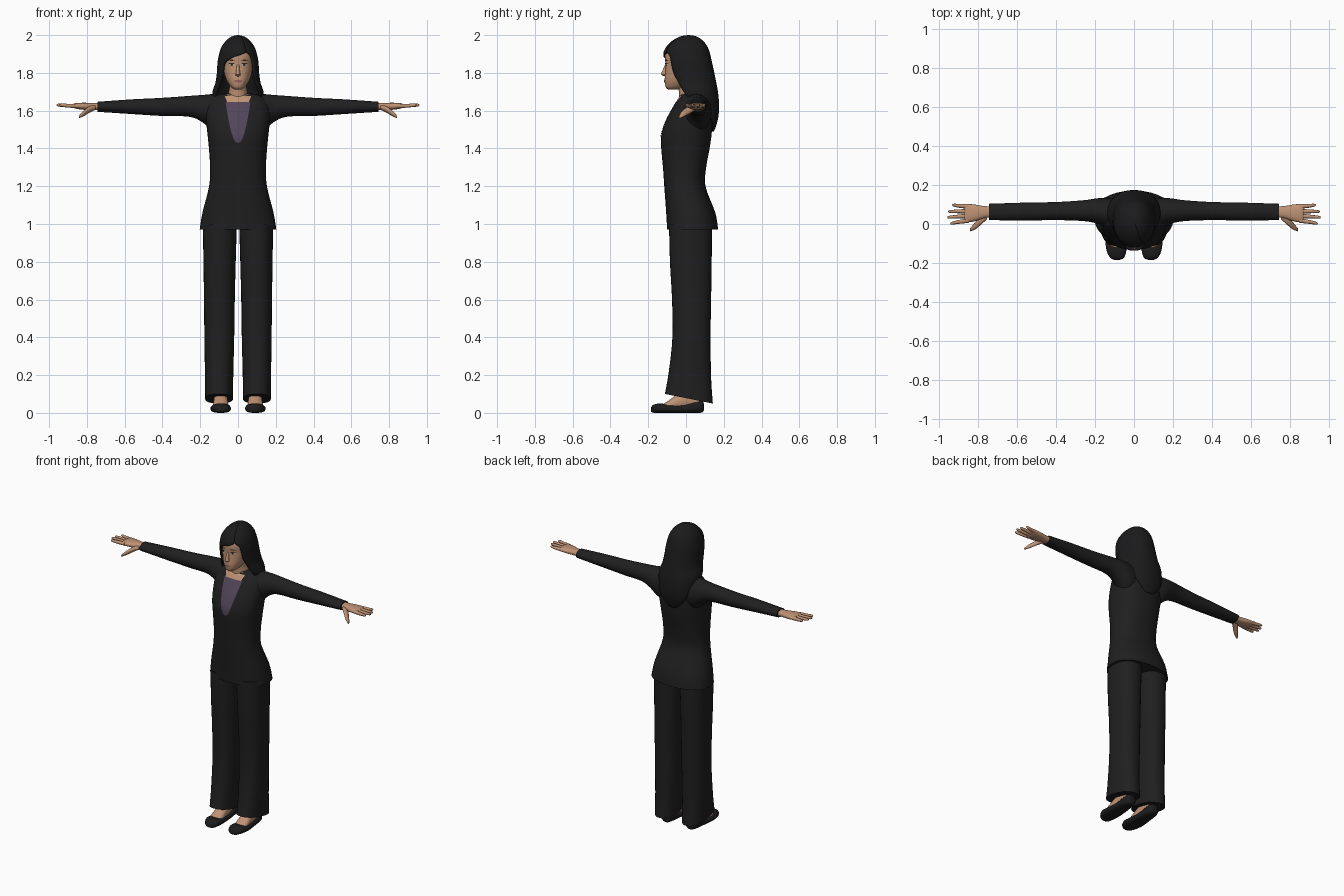
import bpy, bmesh, math

if "Cube" in bpy.data.objects:
    bpy.data.objects.remove(bpy.data.objects["Cube"], do_unlink=True)


def material(name, r, g, b):
    mat = bpy.data.materials.new(name)
    mat.use_nodes = True
    mat.diffuse_color = (r, g, b, 1)
    shader = mat.node_tree.nodes["Principled BSDF"]
    shader.inputs["Base Color"].default_value = (r, g, b, 1)
    shader.inputs["Roughness"].default_value = 0.9
    return mat


CLOTH = material("black cloth", .014, .014, .014)
HAIR = material("black hair", .011, .011, .012)
LEATHER = material("shoe leather", .012, .012, .013)
SKIN = material("warm skin", .52, .29, .175)
BLOUSE = material("dusty purple", .085, .06, .1)
LIPS = material("lip rose", .33, .13, .1)
WHITE = material("eye white", .6, .55, .5)
DARK = material("eye brown", .04, .025, .018)


def refine(rows, steps=4):
    """Smooth a list of section rows with a Catmull-Rom spline."""
    out = []
    last = len(rows) - 1
    for i in range(last):
        a, b, c, d = rows[max(i - 1, 0)], rows[i], rows[i + 1], rows[min(i + 2, last)]
        for k in range(steps):
            t = k / steps
            out.append([q + t * ((r - p) / 2 + t * (p - 2.5 * q + 2 * r - s / 2
                        + t * (1.5 * (q - r) + (s - p) / 2)))
                        for p, q, r, s in zip(a, b, c, d)])
    return out + [list(rows[last])]


def add_object(name, bm, mat):
    mesh = bpy.data.meshes.new(name)
    bm.to_mesh(mesh)
    bm.free()
    mesh.materials.append(mat)
    obj = bpy.data.objects.new(name, mesh)
    bpy.context.collection.objects.link(obj)
    bpy.ops.object.select_all(action="DESELECT")
    obj.select_set(True)
    bpy.context.view_layer.objects.active = obj
    bpy.ops.object.shade_smooth_by_angle(angle=math.radians(50))
    return obj


def skin_rings(bm, rings, closed):
    count = len(rings[0])
    for low, high in zip(rings, rings[1:]):
        for j in range(count if closed else count - 1):
            k = (j + 1) % count
            bm.faces.new((low[j], low[k], high[k], high[j]))


def power(value, n):
    return math.copysign(abs(value) ** (2 / n), value)


def loft(name, rows, mat, axis="z", side=1, n=2.0, count=28, adjust=None):
    """Rows are (station, u low, u high, v low, v high) along one axis."""
    bm = bmesh.new()
    rings = []
    for s, u0, u1, v0, v1 in refine(rows):
        ring = []
        for j in range(count):
            t = math.tau * j / count
            u = (u0 + u1) / 2 + (u1 - u0) / 2 * power(math.cos(t), n)
            v = (v0 + v1) / 2 + (v1 - v0) / 2 * power(math.sin(t), n)
            x, y, z = {"x": (s, u, v), "y": (u, s, v), "z": (u, v, s)}[axis]
            if adjust:
                z = adjust(y, z)
            ring.append(bm.verts.new((x * side, y, z)))
        rings.append(ring)
    skin_rings(bm, rings, True)
    bm.faces.new(rings[0])
    bm.faces.new(rings[-1])
    bmesh.ops.recalc_face_normals(bm, faces=bm.faces)
    return add_object(name, bm, mat)


def centred(rows):
    return [(z, -half, half, y0, y1) for z, half, y0, y1 in rows]


def front_y(rows, x, z, n):
    """Depth of the front surface of a centred loft."""
    dense = refine(rows)
    for a, b in zip(dense, dense[1:]):
        if a[0] <= z <= b[0]:
            t = (z - a[0]) / (b[0] - a[0])
            _, _, half, y0, y1 = [p + (q - p) * t for p, q in zip(a, b)]
            bulge = max(0, 1 - abs(x / half) ** n) ** (1 / n)
            return (y0 + y1) / 2 - (y1 - y0) / 2 * bulge
    return 0


def patch(name, body, n, strips, mat, lift=.003):
    """Thin plate on the front of a body; strips are (z, x low, x high)."""
    bm = bmesh.new()
    rings = []
    for z, x0, x1 in strips:
        xs = [x0 + (x1 - x0) * k / 10 for k in range(11)]
        rings.append([bm.verts.new((x, front_y(body, x, z, n) - lift, z)) for x in xs])
    skin_rings(bm, rings, False)
    return add_object(name, bm, mat)


def oval(cx, cz, rx, rz, tilt=0):
    strips = []
    for k in range(9):
        a = math.pi * (k / 8 - .5)
        w = rx * max(math.cos(a), .02)
        strips.append((cz + rz * math.sin(a), cx - w, cx + w))
    return strips


# Jacket body, with the blouse and bare neckline laid on its front
torso = centred([
    (.97, .203, -.1, .17), (1.06, .188, -.105, .155), (1.2, .153, -.115, .103),
    (1.3, .148, -.122, .107), (1.4, .154, -.131, .125), (1.47, .161, -.131, .135),
    (1.54, .168, -.108, .14), (1.6, .17, -.078, .14), (1.65, .16, -.048, .135),
    (1.68, .125, -.03, .12), (1.69, .075, -.015, .1)])
loft("jacket", torso, CLOTH, n=2.3, count=48)
scoop = [(1.43 + .215 * t, .065 * t ** .45) for t in [(k / 14) ** 2 + .0005 for k in range(15)]]
patch("blouse", torso, 2.3, [(z, -w, w) for z, w in scoop], BLOUSE)
collar = [(1.63 + .0115 * k, .05 + .005 * k) for k in range(6)]
patch("bare_neckline", torso, 2.3, [(z, -w, w) for z, w in collar], SKIN, .002)

# Neck and head
loft("neck", centred([(1.62, .062, -.035, .09), (1.68, .055, -.036, .085),
                      (1.72, .046, -.04, .075), (1.78, .046, -.05, .075)]), SKIN)
head = centred([
    (1.712, .018, -.094, -.04), (1.726, .038, -.108, 0), (1.76, .06, -.113, .05),
    (1.8, .073, -.11, .075), (1.84, .078, -.108, .085), (1.9, .078, -.11, .09),
    (1.95, .055, -.08, .07)])
loft("head", head, SKIN, n=2.2, count=36)
loft("nose", centred([(1.782, .005, -.114, -.1), (1.79, .014, -.13, -.1),
                      (1.8, .011, -.13, -.1), (1.845, .006, -.11, -.1)]), SKIN, count=12)
patch("lips", head, 2.2, oval(0, 1.756, .022, .007), LIPS)
for side, label in ((1, "left"), (-1, "right")):
    patch(label + "_eye", head, 2.2, oval(.033 * side, 1.843, .015, .006), WHITE, .002)
    patch(label + "_iris", head, 2.2, oval(.033 * side, 1.843, .007, .006), DARK, .004)
    patch(label + "_lash", head, 2.2, oval(.034 * side, 1.85, .017, .0025), DARK, .004)
    patch(label + "_brow", head, 2.2, oval(.035 * side, 1.867, .019, .003), DARK, .003)

# Hair shell: each row is height, half width, front, back, left and right sweep in degrees
hair_rows = [
    (2.0, .004, .01, .02, 155, 205), (1.993, .033, -.03, .055, 155, 205),
    (1.972, .062, -.07, .088, 155, 205), (1.94, .086, -.103, .113, 155, 205),
    (1.912, .097, -.118, .124, 150, 205), (1.895, .101, -.12, .129, 138, 186),
    (1.878, .105, -.12, .133, 134, 160), (1.85, .109, -.118, .139, 132, 138),
    (1.8, .112, -.11, .15, 130, 132), (1.75, .119, -.09, .16, 126, 126),
    (1.7, .135, -.065, .169, 122, 122), (1.65, .13, -.025, .174, 115, 115),
    (1.58, .102, .07, .173, 95, 95), (1.53, .07, .11, .163, 85, 85),
    (1.49, .025, .125, .148, 80, 80)]
bm = bmesh.new()
rings = []
for z, half, y0, y1, left, right in refine(hair_rows):
    ring = []
    for k in range(41):
        t = math.radians(-right + (left + right) * k / 40)
        ring.append(bm.verts.new((half * power(math.sin(t), 2.15),
                                  (y0 + y1) / 2 + (y1 - y0) / 2 * power(math.cos(t), 2.15), z)))
    rings.append(ring)
skin_rings(bm, rings, False)
bm.faces.new(list(reversed(rings[0])))
hair = add_object("hair", bm, HAIR)
shell = hair.modifiers.new("thickness", "SOLIDIFY")
shell.thickness = .012
shell.offset = -1


def hem_slope(y, z):
    """Lower the trouser hem towards the heel."""
    return z - .2 * (y - .015) * max(0, 1 - (z - .075) / .3)


for side, label in ((1, "left"), (-1, "right")):
    # Sleeve
    loft(label + "_sleeve", [
        (.06, -.01, .125, 1.5, 1.688), (.13, -.02, .135, 1.49, 1.688),
        (.19, .002, .132, 1.54, 1.683), (.26, .015, .122, 1.568, 1.678),
        (.4, .02, .113, 1.572, 1.668), (.56, .018, .11, 1.582, 1.66),
        (.745, .02, .104, 1.594, 1.647)], CLOTH, "x", side)
    # Hand, fingers and thumb
    loft(label + "_hand", [
        (.72, .035, .09, 1.602, 1.64), (.77, .03, .092, 1.603, 1.641),
        (.82, .014, .1, 1.605, 1.642), (.86, .008, .103, 1.611, 1.64),
        (.872, .014, .098, 1.617, 1.635)], SKIN, "x", side, 2.4, 20)
    fingers = (("index", .018, .004, .945), ("middle", .042, .035, .96),
               ("ring", .066, .064, .955), ("little", .09, .097, .935))
    for finger, base, end, tip in fingers:
        loft(f"{label}_{finger}_finger", [
            (.85, base - .012, base + .012, 1.613, 1.637),
            (.9, (base + end) / 2 - .01, (base + end) / 2 + .01, 1.616, 1.637),
            (tip - .008, end - .007, end + .007, 1.622, 1.637),
            (tip, end - .002, end + .002, 1.628, 1.632)], SKIN, "x", side, count=10)
    loft(label + "_thumb", [
        (.755, .025, .06, 1.605, 1.63), (.785, -.002, .045, 1.59, 1.624),
        (.815, -.027, .012, 1.572, 1.602), (.842, -.038, -.022, 1.56, 1.574)],
        SKIN, "x", side, count=12)
    # Trouser leg
    loft(label + "_trouser_leg", [
        (.075, .026, .174, -.112, .142), (.2, .025, .175, -.092, .133),
        (.4, .02, .178, -.072, .13), (.6, .017, .18, -.074, .133),
        (.8, .012, .183, -.085, .136), (1.0, .006, .186, -.09, .138)],
        CLOTH, "z", side, 2.3, 32, hem_slope)
    # Foot and slip-on shoe
    loft(label + "_foot", [
        (-.145, .062, .118, .01, .035), (-.1, .052, .132, .01, .06),
        (-.05, .052, .13, .01, .096), (.01, .056, .126, .01, .13),
        (.07, .062, .12, .01, .12)], SKIN, "y", side)
    loft(label + "_shoe", [
        (-.185, .075, .1, .006, .028), (-.174, .052, .122, .001, .042),
        (-.14, .04, .14, 0, .05), (-.09, .038, .146, 0, .044),
        (-.02, .044, .138, 0, .042), (.05, .05, .132, 0, .062),
        (.085, .06, .12, .002, .066), (.094, .075, .105, .012, .05)],
        LEATHER, "y", side, 2.6)
